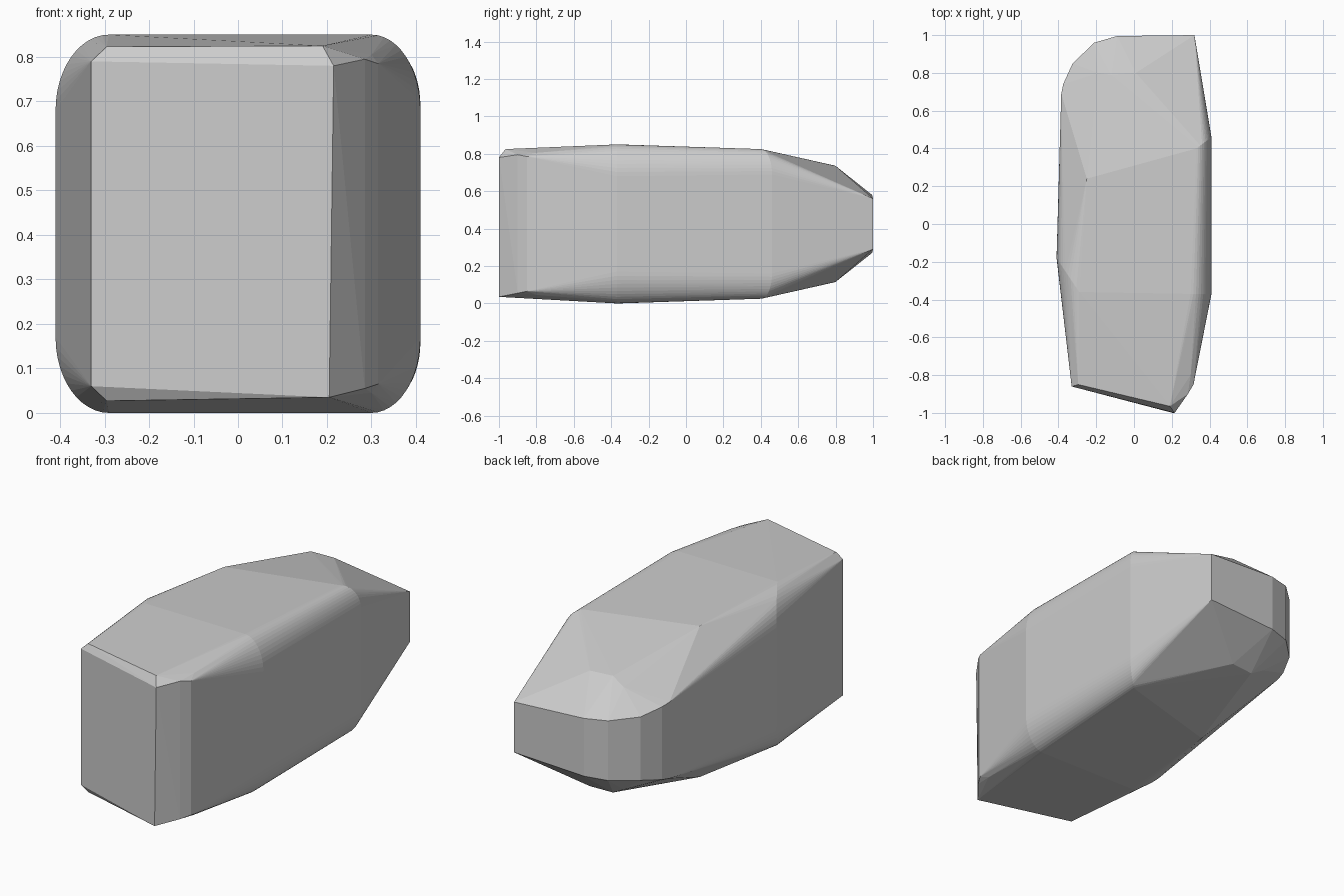
import bpy, bmesh, math
from mathutils import Vector

if "Cube" in bpy.data.objects:
    bpy.data.objects.remove(bpy.data.objects["Cube"])

MID = 0.425   # height of the horizontal symmetry plane
points = []


def both(x, y, z):
    """Add a point and its mirror image below mid height."""
    points.append((x, y, z))
    points.append((x, y, 2 * MID - z))


def rounded_corner(top, side, steps=12):
    """Quarter-ellipse corner running from a top point to a side point."""
    top, side = Vector(top), Vector(side)
    for i in range(steps + 1):
        a = math.pi / 2 * i / steps
        s, c = math.sin(a), 1 - math.cos(a)
        both(top.x + (side.x - top.x) * s,
             top.y + (side.y - top.y) * s,
             top.z + (side.z - top.z) * c)


# Long rounded edges of the body
rounded_corner((0.30, -0.37, 0.85), (0.41, -0.37, 0.68))
rounded_corner((0.33, 0.40, 0.825), (0.41, 0.46, 0.69))
rounded_corner((-0.29, -0.36, 0.85), (-0.41, -0.18, 0.68))

# Slanted front face with its chamfers
points += [(0.215, -1.0, 0.78), (0.19, -0.965, 0.825), (0.205, -1.0, 0.035)]
both(-0.33, -0.86, 0.79)
both(-0.295, -0.85, 0.823)
both(0.285, -0.90, 0.795)
both(0.30, -0.80, 0.805)
both(0.315, -0.85, 0.785)

# Tapered rear: shoulder, ridge and end face
for p in [(-0.25, 0.24, 0.83), (0.01, 0.80, 0.735), (-0.12, 0.79, 0.738),
          (-0.19, 0.80, 0.70), (0.32, 1.0, 0.56), (-0.09, 0.995, 0.58),
          (-0.21, 0.96, 0.585), (-0.325, 0.85, 0.595),
          (-0.375, 0.74, 0.62), (-0.385, 0.69, 0.63)]:
    both(*p)

# Wrap all section points in one faceted convex body
bm = bmesh.new()
for p in points:
    bm.verts.new(p)
bmesh.ops.remove_doubles(bm, verts=bm.verts, dist=0.0005)
res = bmesh.ops.convex_hull(bm, input=bm.verts)
loose = [v for v in bm.verts if not v.link_faces]
bmesh.ops.delete(bm, geom=loose, context='VERTS')
bmesh.ops.dissolve_limit(bm, angle_limit=math.radians(0.5),
                         verts=bm.verts, edges=bm.edges)
bmesh.ops.recalc_face_normals(bm, faces=bm.faces)
mesh = bpy.data.meshes.new("faceted_block")
bm.to_mesh(mesh)
bm.free()
obj = bpy.data.objects.new("faceted_block", mesh)
bpy.context.collection.objects.link(obj)
